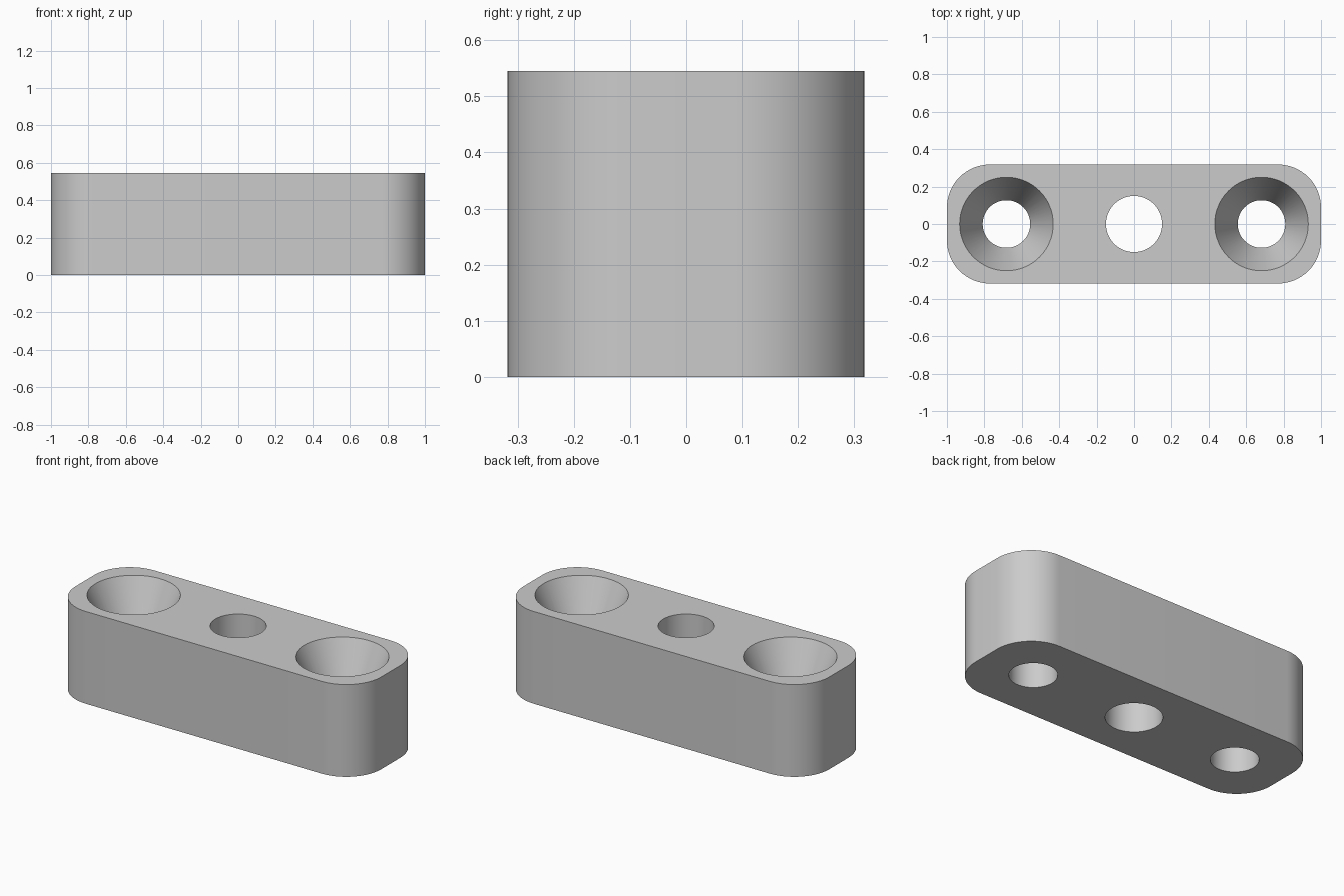
import bpy, bmesh
from math import pi, cos, sin, radians

LENGTH, WIDTH, HEIGHT, CORNER = 2.0, 0.636, 0.545, 0.23
SEGMENTS = 64
OVERSHOOT = 0.05

cube = bpy.data.objects.get("Cube")
if cube:
    bpy.data.objects.remove(cube, do_unlink=True)

grey = bpy.data.materials.new("plain grey")
grey.use_nodes = True
grey.diffuse_color = (0.6, 0.6, 0.6, 1)
grey.node_tree.nodes["Principled BSDF"].inputs["Base Color"].default_value = grey.diffuse_color


def loft(name, rings):
    """Join closed rings of points, from bottom to top, into a capped solid."""
    bm = bmesh.new()
    loops = [[bm.verts.new(p) for p in ring] for ring in rings]
    for low, high in zip(loops, loops[1:]):
        for i in range(len(low)):
            j = (i + 1) % len(low)
            bm.faces.new((low[i], low[j], high[j], high[i]))
    bm.faces.new(loops[0][::-1])
    bm.faces.new(loops[-1])
    mesh = bpy.data.meshes.new(name)
    bm.to_mesh(mesh)
    bm.free()
    mesh.materials.append(grey)
    obj = bpy.data.objects.new(name, mesh)
    bpy.context.collection.objects.link(obj)
    return obj


def rounded_outline(z):
    points = []
    steps = SEGMENTS // 4
    for quarter, (sx, sy) in enumerate([(1, 1), (-1, 1), (-1, -1), (1, -1)]):
        for k in range(steps + 1):
            a = (quarter + k / steps) * pi / 2
            points.append((sx * (LENGTH / 2 - CORNER) + CORNER * cos(a),
                           sy * (WIDTH / 2 - CORNER) + CORNER * sin(a), z))
    return points


def drill(name, x, profile):
    """Round cutter centred at x, from (radius, height) pairs."""
    rings = [[(x + r * cos(2 * pi * k / SEGMENTS), r * sin(2 * pi * k / SEGMENTS), z)
              for k in range(SEGMENTS)] for r, z in profile]
    cutter = loft(name, rings)
    cutter.hide_render = True
    return cutter


# Rounded block
block = loft("mounting_block", [rounded_outline(0), rounded_outline(HEIGHT)])

# Straight centre hole and a countersunk hole at each end
BORE, RIM, SINK = 0.127, 0.25, 0.273
slope = (RIM - BORE) / SINK
straight = [(0.15, -OVERSHOOT), (0.15, HEIGHT + OVERSHOOT)]
countersunk = [(BORE, -OVERSHOOT), (BORE, HEIGHT - SINK),
               (RIM + slope * OVERSHOOT, HEIGHT + OVERSHOOT)]
cutters = [drill("centre_hole_cutter", 0, straight),
           drill("left_hole_cutter", 0.682, countersunk),
           drill("right_hole_cutter", -0.682, countersunk)]

bpy.ops.object.select_all(action='DESELECT')
block.select_set(True)
bpy.context.view_layer.objects.active = block
for cutter in cutters:
    cut = block.modifiers.new(cutter.name, 'BOOLEAN')
    cut.operation = 'DIFFERENCE'
    cut.solver = 'EXACT'
    cut.object = cutter
    bpy.ops.object.modifier_apply(modifier=cut.name)
    bpy.data.objects.remove(cutter, do_unlink=True)

# Smooth walls with crisp rims
bpy.ops.object.shade_smooth_by_angle(angle=radians(15))
